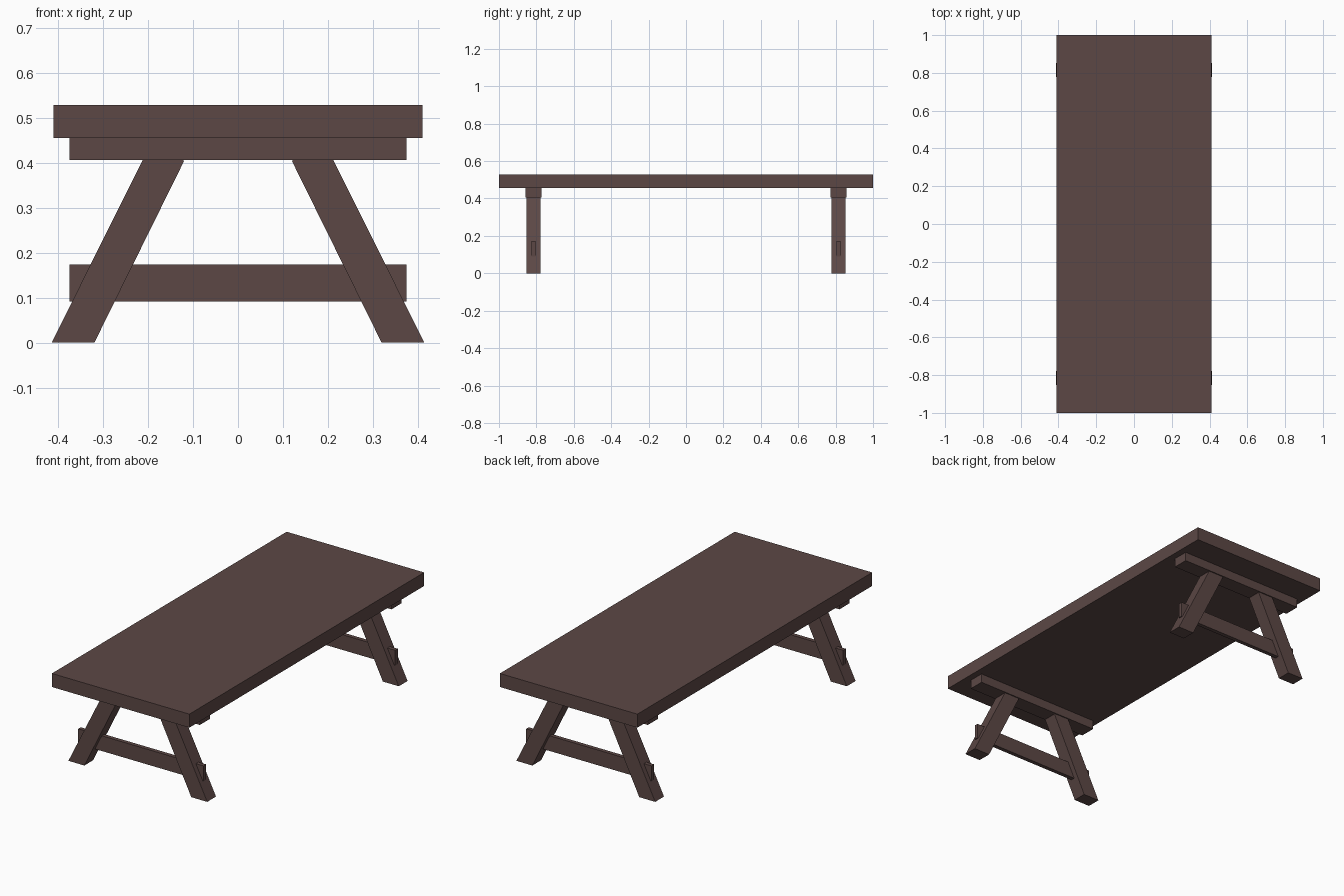
import bpy, bmesh

if "Cube" in bpy.data.objects:
    bpy.data.objects.remove(bpy.data.objects["Cube"])

wood = bpy.data.materials.new("dark brown wood")
wood.diffuse_color = (0.107, 0.064, 0.060, 1)
wood.use_nodes = True
wood.node_tree.nodes["Principled BSDF"].inputs["Base Color"].default_value = wood.diffuse_color


def prism(name, profile, y0, y1):
    """Extrude an (x, z) outline from y0 to y1."""
    bm = bmesh.new()
    face = bm.faces.new([bm.verts.new((x, y0, z)) for x, z in profile])
    ext = bmesh.ops.extrude_face_region(bm, geom=[face])["geom"]
    bmesh.ops.translate(bm, vec=(0, y1 - y0, 0),
                        verts=[v for v in ext if isinstance(v, bmesh.types.BMVert)])
    bmesh.ops.recalc_face_normals(bm, faces=bm.faces)
    mesh = bpy.data.meshes.new(name)
    bm.to_mesh(mesh)
    bm.free()
    mesh.materials.append(wood)
    obj = bpy.data.objects.new(name, mesh)
    bpy.context.collection.objects.link(obj)
    return obj


def plank(name, half_x, yc, half_y, z0, z1):
    return prism(name, [(-half_x, z0), (half_x, z0), (half_x, z1), (-half_x, z1)],
                 yc - half_y, yc + half_y)


# Tabletop
plank("tabletop", 0.41, 0, 1.0, 0.455, 0.528)

# Slanted leg outline (right side), cut flat at floor and cleat
LEG = [(0.319, 0), (0.414, 0), (0.211, 0.407), (0.123, 0.407), (0.120, 0.403)]

for end, yc in (("front", -0.816), ("back", 0.816)):
    # Cleat under the top and through-stretcher between the legs
    plank(end + "_cleat", 0.374, yc, 0.043, 0.406, 0.455)
    plank(end + "_stretcher", 0.374, yc, 0.011, 0.091, 0.173)
    # Pair of splayed legs
    for side, s in (("left", -1), ("right", 1)):
        prism(f"{end}_{side}_leg", [(s * x, z) for x, z in LEG],
              yc - 0.0375, yc + 0.0375)
